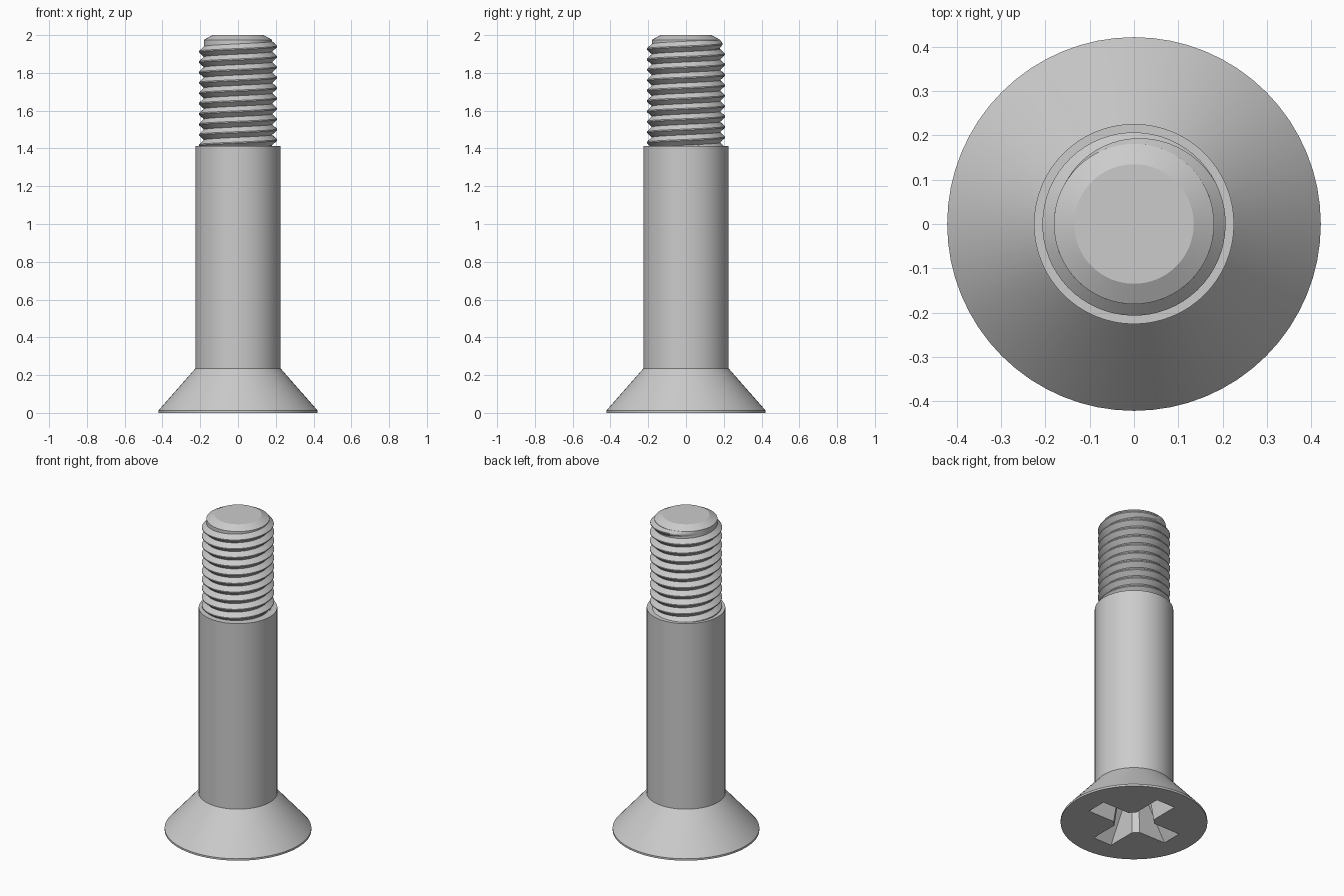
import bpy, bmesh
from math import sin, cos, pi, radians

if "Cube" in bpy.data.objects:
    bpy.data.objects.remove(bpy.data.objects["Cube"])

steel = bpy.data.materials.new("grey steel")
steel.use_nodes = True
steel.diffuse_color = (0.6, 0.6, 0.6, 1)
steel.node_tree.nodes["Principled BSDF"].inputs["Base Color"].default_value = (0.6, 0.6, 0.6, 1)


def finish(name, bm):
    bmesh.ops.recalc_face_normals(bm, faces=bm.faces)
    mesh = bpy.data.meshes.new(name)
    bm.to_mesh(mesh)
    bm.free()
    mesh.materials.append(steel)
    obj = bpy.data.objects.new(name, mesh)
    bpy.context.collection.objects.link(obj)
    return obj


def activate(obj):
    bpy.ops.object.select_all(action='DESELECT')
    obj.select_set(True)
    bpy.context.view_layer.objects.active = obj


def loft(name, rings):
    """Closed solid through equal-length rings of points."""
    bm = bmesh.new()
    loops = [[bm.verts.new(p) for p in ring] for ring in rings]
    for a, b in zip(loops, loops[1:]):
        for i in range(len(a)):
            j = (i + 1) % len(a)
            bm.faces.new((a[i], a[j], b[j], b[i]))
    bm.faces.new(loops[0])
    bm.faces.new(loops[-1])
    return finish(name, bm)


def circle(r, z, n=64, turn=0.0):
    return [(r * cos(2 * pi * i / n + turn), r * sin(2 * pi * i / n + turn), z) for i in range(n)]


def rect(x, y, z):
    return [(-x, -y, z), (x, -y, z), (x, y, z), (-x, y, z)]


# Countersunk head, shank and threaded core as one turned body
profile = [(0.422, 0), (0.422, 0.012), (0.226, 0.235), (0.226, 1.412),
           (0.181, 1.412), (0.181, 1.975), (0.135, 2.0)]
body = loft("screw_body", [circle(r, z) for r, z in profile])

# Cross recess: two tapered slots and a tapered centre
cutters = [
    loft("slot_x_cutter", [rect(0.29, 0.066, -0.01), rect(0.12, 0.045, 0.24)]),
    loft("slot_y_cutter", [rect(0.066, 0.29, -0.01), rect(0.045, 0.12, 0.24)]),
    loft("centre_cutter", [circle(0.165, -0.01, 4), circle(0.115, 0.241, 4),
                           circle(0.02, 0.28, 4)]),
]
activate(body)
for cutter in cutters:
    cutter.hide_render = True
    mod = body.modifiers.new("recess", 'BOOLEAN')
    mod.operation = 'DIFFERENCE'
    mod.solver = 'EXACT'
    mod.object = cutter
    bpy.ops.object.modifier_apply(modifier=mod.name)
    bpy.data.objects.remove(cutter)

# Right-handed helical thread that runs out into the core at the top
pitch, root, crest, per_turn = 0.055, 0.181, 0.207, 64
end = 2.9 * pi
fade = 0.75 * pi
steps = int(10.4 * per_turn)
sections = []
for k in range(steps + 1):
    t = end - (steps - k) * 2 * pi / per_turn
    z = 1.9125 + pitch * (t - pi) / (2 * pi)
    f = min(1.0, (end - t) / fade)
    tip = root - 0.003 + (crest - root + 0.003) * f
    half = pitch * (0.2 + 0.3 * f)
    sections.append([(r * cos(t), r * sin(t), z + dz) for r, dz in
                     ((root - 0.008, -half), (root, -half), (tip, -0.003),
                      (tip, 0.003), (root, half), (root - 0.008, half))])
thread = loft("screw_thread", sections)

for obj in (body, thread):
    activate(obj)
    bpy.ops.object.shade_smooth_by_angle(angle=radians(25))
